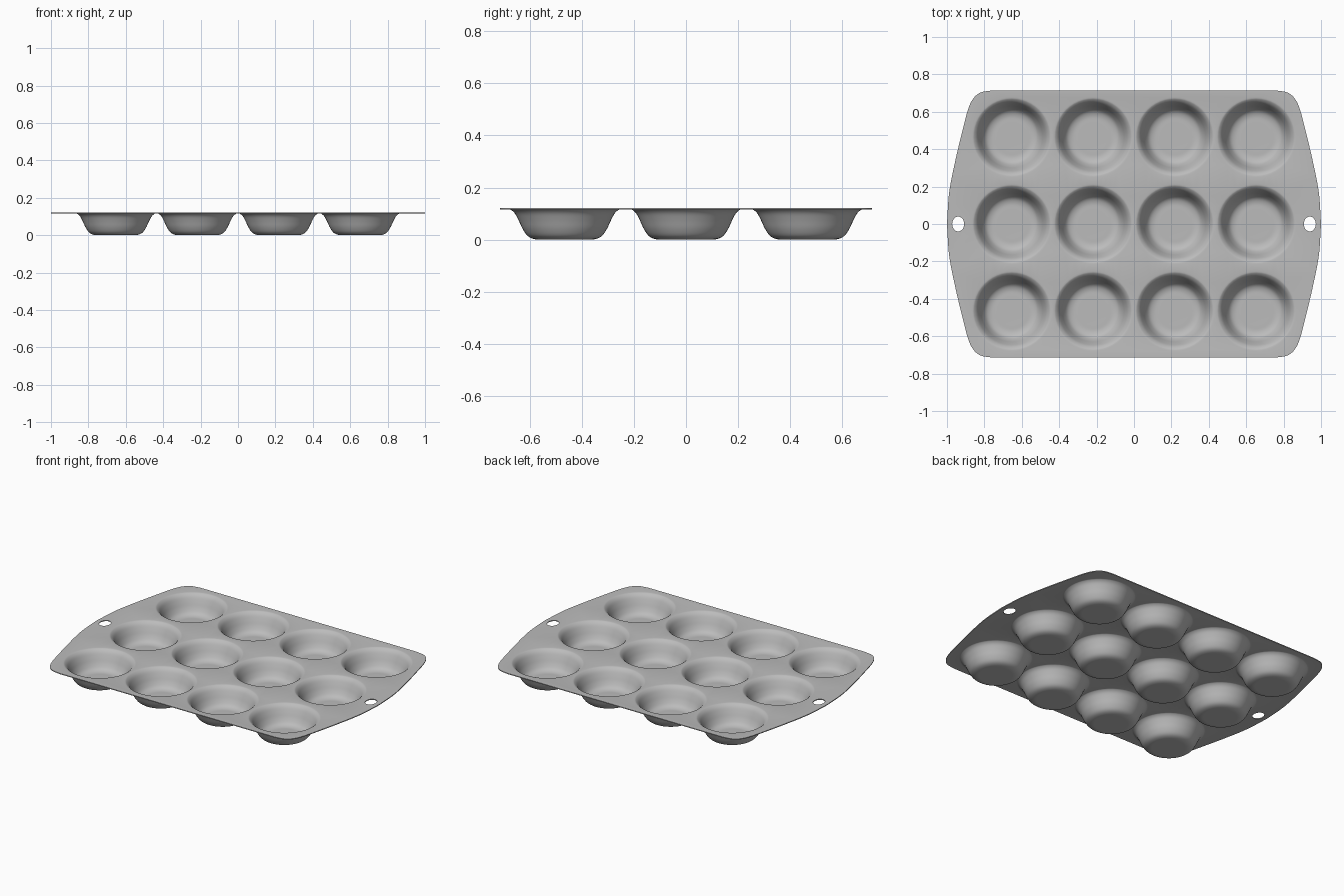
import bpy, bmesh, math
from mathutils import Vector

if "Cube" in bpy.data.objects:
    bpy.data.objects.remove(bpy.data.objects["Cube"])

TOP, THICK, SEG = 0.121, 0.005, 48


def spline(pts, n):
    """Catmull-Rom curve through a few 2D points."""
    p = [Vector(q) for q in pts]
    p = [2 * p[0] - p[1]] + p + [2 * p[-1] - p[-2]]
    out = []
    for a, b, c, d in zip(p, p[1:], p[2:], p[3:]):
        for i in range(n):
            t = i / n
            out.append(0.5 * (2 * b + (c - a) * t + (2 * a - 5 * b + 4 * c - d) * t * t
                              + (3 * b - a - 3 * c + d) * t ** 3))
    return out + [p[-2]]


def ellipse(cx, cy, rx, ry, n):
    return [(cx + rx * math.cos(2 * math.pi * i / n),
             cy + ry * math.sin(2 * math.pi * i / n)) for i in range(n)]


bm = bmesh.new()


def add_loop(pts):
    vs = [bm.verts.new((x, y, TOP)) for x, y in pts]
    return vs, [bm.edges.new((vs[i - 1], vs[i])) for i in range(len(vs))]


# Sheet outline: one quarter, mirrored to all four corners
quarter = [tuple(q) for q in spline(
    [(1, 0), (0.988, 0.17), (0.955, 0.34), (0.917, 0.5), (0.888, 0.61),
     (0.86, 0.67), (0.82, 0.703), (0.76, 0.714)], 6)]
half = quarter + [(-x, y) for x, y in reversed(quarter)]
outline = half + [(x, -y) for x, y in reversed(half[1:-1])]
edges = add_loop(outline)[1]

# Hanging holes at both ends
for s in (-1, 1):
    edges += add_loop(ellipse(s * 0.94, 0, 0.032, 0.04, 32))[1]

# Cup rims
centres = [(x, y) for x in (-0.653, -0.218, 0.218, 0.653) for y in (-0.465, 0, 0.465)]
rims = []
for cx, cy in centres:
    vs, es = add_loop(ellipse(cx, cy, 0.215, 0.215, SEG))
    rims.append(vs)
    edges += es

# Flat sheet between outline, holes and rims
bmesh.ops.triangle_fill(bm, edges=edges, use_beauty=True, normal=(0, 0, 1))
for f in bm.faces:
    f.normal_update()
    if f.normal.z < 0:
        f.normal_flip()

# Cups: rolled lip, sloping wall and flat floor
profile = spline([(0.215, TOP), (0.203, 0.118), (0.187, 0.103), (0.172, 0.075),
                  (0.157, 0.043), (0.138, 0.017), (0.112, THICK + 0.001), (0.08, THICK)], 4)[1:]
for (cx, cy), ring in zip(centres, rims):
    for r, z in profile:
        new = [bm.verts.new((x, y, z)) for x, y in ellipse(cx, cy, r, r, SEG)]
        for i in range(SEG):
            bm.faces.new((ring[i - 1], ring[i], new[i], new[i - 1]))
        ring = new
    bm.faces.new(ring)

me = bpy.data.meshes.new("muffin_tray")
bm.to_mesh(me)
bm.free()
tray = bpy.data.objects.new("muffin_tray", me)
bpy.context.collection.objects.link(tray)

# Bare metal colour
metal = bpy.data.materials.new("grey metal")
metal.diffuse_color = (0.5, 0.5, 0.5, 1)
metal.use_nodes = True
metal.node_tree.nodes["Principled BSDF"].inputs["Base Color"].default_value = metal.diffuse_color
me.materials.append(metal)

# Sheet thickness, then smooth shading with crisp cut edges
bpy.context.view_layer.objects.active = tray
tray.select_set(True)
mod = tray.modifiers.new("thickness", 'SOLIDIFY')
mod.thickness = THICK
mod.offset = -1
bpy.ops.object.modifier_apply(modifier=mod.name)
bpy.ops.object.shade_smooth_by_angle(angle=math.radians(40))
